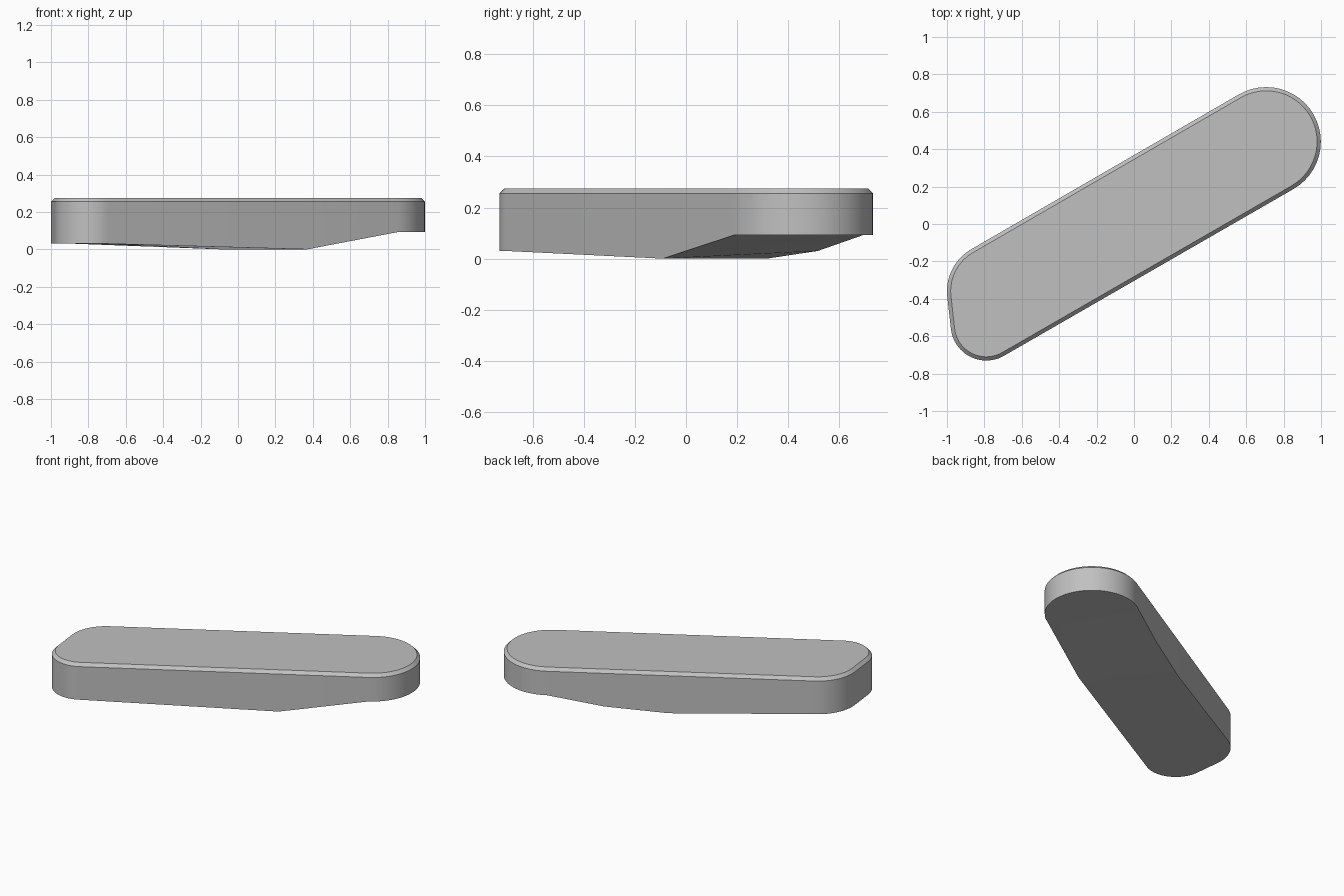
import bpy, bmesh
from math import radians, cos, sin
from mathutils import Vector

cube = bpy.data.objects.get("Cube")
if cube:
    bpy.data.objects.remove(cube, do_unlink=True)

TOP, RIM, INSET = 0.275, 0.255, 0.02
STEPS = 24

# Rounded corners: centre, radius, start angle, end angle, underside height
CORNERS = [
    ((0.707, 0.44), 0.292, -60, 120, 0.092),
    ((-0.74, -0.36), 0.26, 120, 186.5, 0.03),
    ((-0.79, -0.54), 0.19, 186.5, 300, 0.03),
]


def arc(corner, shrink):
    (cx, cy), r, a0, a1, z = corner
    r -= shrink
    angles = [radians(a0 + (a1 - a0) * i / STEPS) for i in range(STEPS + 1)]
    return [Vector((cx + r * cos(a), cy + r * sin(a), z)) for a in angles]


def along(a, b, t, z):
    p = a.lerp(b, t)
    p.z = z
    return p


def outline(shrink=0.0):
    """Plan outline, with extra points where the underside bends."""
    nose, back, tail = [arc(c, shrink) for c in CORNERS]
    bends = [along(nose[-1], back[0], 0.214, 0.03),
             along(nose[-1], back[0], 0.455, 0.0)]
    front = [along(tail[-1], nose[0], 0.688, 0.0)]
    return nose + bends + back + tail + front


def add_ring(bm, points, z=None):
    return [bm.verts.new((p.x, p.y, p.z if z is None else z)) for p in points]


bm = bmesh.new()
under = add_ring(bm, outline())
rim = add_ring(bm, outline(), RIM)
top = add_ring(bm, outline(INSET), TOP)
count = len(under)

# Side wall and bevelled rim
for low, high in ((under, rim), (rim, top)):
    for i in range(count):
        j = (i + 1) % count
        bm.faces.new((low[i], low[j], high[j], high[i]))
bm.faces.new(top)

# Underside: flat ends joined by sloping panels
nose_end = STEPS
bend_a, bend_b = under[nose_end + 1], under[nose_end + 2]
tail = under[nose_end + 3:-1]
bend_f = under[-1]
for panel in (under[:nose_end + 1],
              [under[0], under[nose_end], bend_a, bend_f],
              [bend_a, bend_b, bend_f],
              [bend_b, tail[0], tail[-1], bend_f],
              tail):
    bm.faces.new(panel)
bmesh.ops.recalc_face_normals(bm, faces=bm.faces)

mesh = bpy.data.meshes.new("rounded_bar")
bm.to_mesh(mesh)
bm.free()
bar = bpy.data.objects.new("rounded_bar", mesh)
bpy.context.collection.objects.link(bar)

# Plain grey finish
grey = bpy.data.materials.new("plain_grey")
grey.use_nodes = True
colour = (0.53, 0.53, 0.53, 1)
grey.diffuse_color = colour
grey.node_tree.nodes["Principled BSDF"].inputs["Base Color"].default_value = colour
mesh.materials.append(grey)

bpy.ops.object.select_all(action="DESELECT")
bar.select_set(True)
bpy.context.view_layer.objects.active = bar
bpy.ops.object.shade_smooth_by_angle(angle=radians(30))
